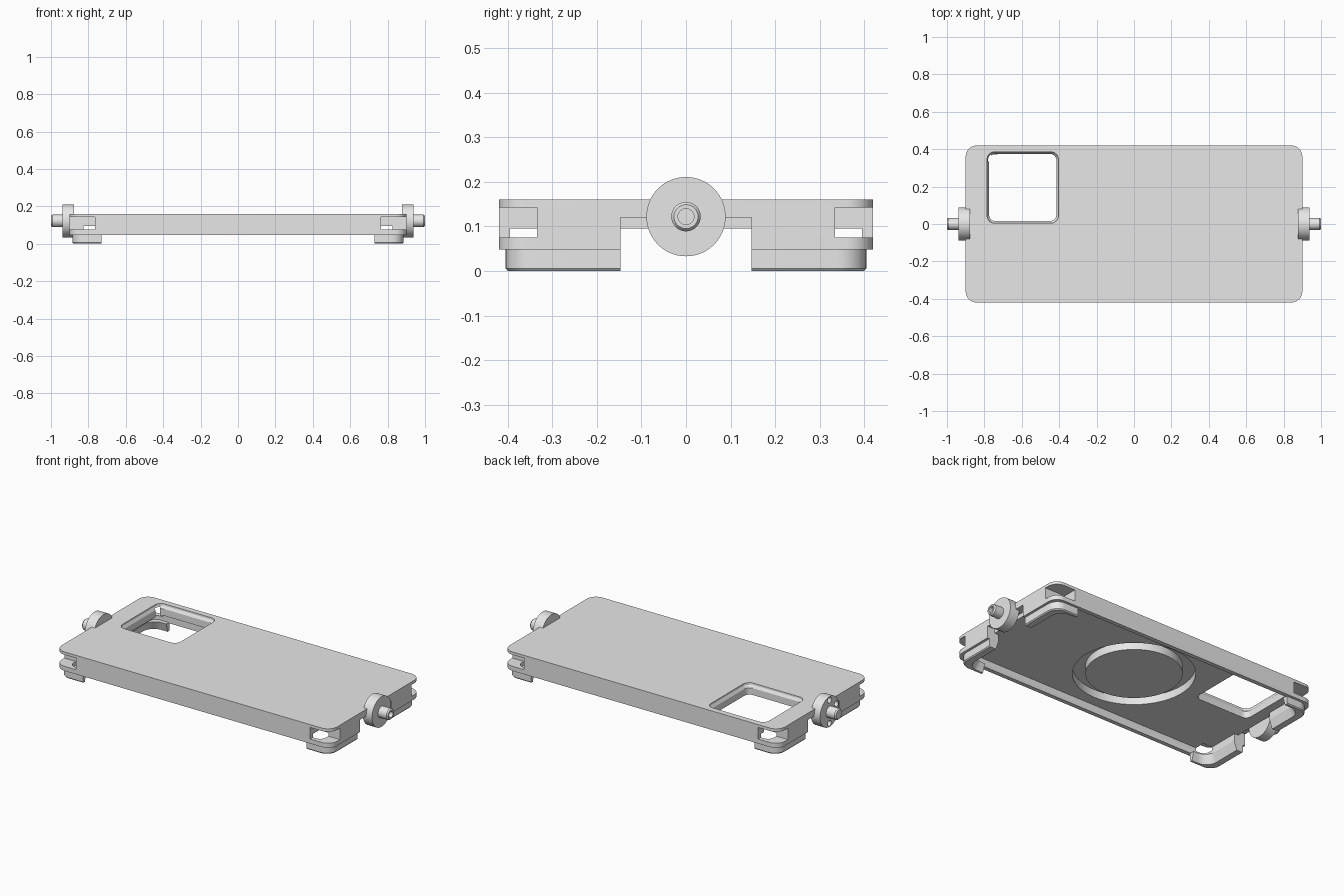
import bpy, bmesh, math
from mathutils import Matrix

cube = bpy.data.objects.get("Cube")
if cube:
    bpy.data.objects.remove(cube, do_unlink=True)

grey = bpy.data.materials.new("plain_grey")
grey.use_nodes = True
grey.diffuse_color = (0.8, 0.8, 0.8, 1)
grey.node_tree.nodes["Principled BSDF"].inputs["Base Color"].default_value = (0.8, 0.8, 0.8, 1)


def make(name, bm):
    bmesh.ops.recalc_face_normals(bm, faces=bm.faces)
    mesh = bpy.data.meshes.new(name)
    bm.to_mesh(mesh)
    bm.free()
    mesh.materials.append(grey)
    obj = bpy.data.objects.new(name, mesh)
    bpy.context.collection.objects.link(obj)
    return obj


def rounded_outline(x0, x1, y0, y1, r, steps=10):
    corners = [(x1 - r, y1 - r), (x0 + r, y1 - r), (x0 + r, y0 + r), (x1 - r, y0 + r)]
    pts = []
    for i, (cx, cy) in enumerate(corners):
        for k in range(steps + 1):
            a = math.pi / 2 * (i + k / steps)
            pts.append((cx + r * math.cos(a), cy + r * math.sin(a)))
    return pts


def loft(name, layers):
    """Solid through stacked outlines given as (points, z)."""
    bm = bmesh.new()
    rings = [[bm.verts.new((x, y, z)) for x, y in pts] for pts, z in layers]
    n = len(rings[0])
    for low, high in zip(rings, rings[1:]):
        for i in range(n):
            j = (i + 1) % n
            bm.faces.new((low[i], low[j], high[j], high[i]))
    bm.faces.new(rings[0][::-1])
    bm.faces.new(rings[-1])
    return make(name, bm)


def slab(name, hx, hy, r, z0, z1):
    pts = rounded_outline(-hx, hx, -hy, hy, r)
    return loft(name, [(pts, z0), (pts, z1)])


def box(name, x0, x1, y0, y1, z0, z1):
    pts = [(x0, y0), (x1, y0), (x1, y1), (x0, y1)]
    return loft(name, [(pts, z0), (pts, z1)])


def cylinder(name, r, a, b, centre=(0, 0), axis="Z", r_end=None, sides=48):
    """Cylinder from a to b along an axis; centre is (x, y) or (y, z)."""
    bm = bmesh.new()
    bmesh.ops.create_cone(bm, cap_ends=True, segments=sides, radius1=r,
                          radius2=r if r_end is None else r_end, depth=b - a)
    move = Matrix.Translation((0, 0, (a + b) / 2))
    if axis == "X":
        place = Matrix.Translation((0, *centre)) @ Matrix.Rotation(math.pi / 2, 4, "Y")
    else:
        place = Matrix.Translation((*centre, 0))
    bm.transform(place @ move)
    return make(name, bm)


def combine(obj, other, operation="DIFFERENCE"):
    other.hide_render = True
    mod = obj.modifiers.new("combine", "BOOLEAN")
    mod.operation = operation
    mod.solver = "EXACT"
    mod.object = other
    bpy.context.view_layer.update()
    result = bpy.data.meshes.new_from_object(obj.evaluated_get(bpy.context.evaluated_depsgraph_get()))
    obj.modifiers.clear()
    obj.data = result
    bpy.data.objects.remove(other, do_unlink=True)


def smooth(obj):
    bpy.ops.object.select_all(action="DESELECT")
    obj.select_set(True)
    bpy.context.view_layer.objects.active = obj
    bpy.ops.object.shade_smooth_by_angle(angle=math.radians(30))


# Case: thick plate with a rim around a shallow cavity underneath
case = slab("case_body", 0.9, 0.42, 0.06, 0.048, 0.16)
combine(case, slab("cavity", 0.825, 0.395, 0.04, 0, 0.095))

# Ring groove in the underside
groove = cylinder("groove", 0.33, 0.05, 0.142, sides=72)
combine(groove, cylinder("core", 0.26, 0, 0.2, sides=72))
combine(case, groove)

# Camera opening with a flared upper edge
combine(case, loft("opening", [
    (rounded_outline(-0.775, -0.415, 0.015, 0.375, 0.035), 0),
    (rounded_outline(-0.775, -0.415, 0.015, 0.375, 0.035), 0.135),
    (rounded_outline(-0.785, -0.405, 0.005, 0.385, 0.04), 0.15),
    (rounded_outline(-0.788, -0.402, 0.002, 0.388, 0.042), 0.2)]))

# Corner windows and end notches
for sx in (-1, 1):
    for sy in (-1, 1):
        xs = sorted((sx * 0.765, sx * 1.0))
        ys = sorted((sy * 0.335, sy * 0.5))
        combine(case, box("window", *xs, *ys, 0.075, 0.143))
    xs = sorted((sx * 0.85, sx * 1.0))
    combine(case, box("notch", *xs, -0.147, 0.147, 0, 0.12))
    xs = sorted((sx * 0.8, sx * 1.0))
    combine(case, box("notch", *xs, -0.147, 0.147, 0, 0.095))
smooth(case)

# Corner feet: a lower rim kept only at the four corners
feet = loft("corner_feet", [
    (rounded_outline(-0.88, 0.88, -0.4, 0.4, 0.06), 0),
    (rounded_outline(-0.885, 0.885, -0.405, 0.405, 0.065), 0.006),
    (rounded_outline(-0.885, 0.885, -0.405, 0.405, 0.065), 0.052)])
combine(feet, loft("hollow", [
    (rounded_outline(-0.845, 0.845, -0.39, 0.39, 0.07), -0.01),
    (rounded_outline(-0.82, 0.82, -0.37, 0.37, 0.07), 0.06)]))
combine(feet, box("gap_x", -0.73, 0.73, -1, 1, -0.1, 0.2))
combine(feet, box("gap_y", -1, 1, -0.147, 0.147, -0.1, 0.2))
smooth(feet)

# Pivot discs with index holes, and hollow-ended axles
for side, s in (("left", 1), ("right", -1)):
    def span(a, b):
        return sorted((s * a, s * b))

    disc = cylinder(side + "_pivot_disc", 0.089, *span(0.878, 0.938), (0, 0.122), "X", sides=64)
    for hole in ((0, 0.19), (0, 0.054), (-0.064, 0.145)):
        combine(disc, cylinder("index_hole", 0.017, *span(0.91, 0.96), hole, "X", sides=24))
    smooth(disc)
    axle = cylinder(side + "_axle", 0.033, *span(0.93, 0.992), (0, 0.122), "X")
    radii = (0.033, 0.027) if s > 0 else (0.027, 0.033)
    tip = cylinder("tip", radii[0], *span(0.992, 1.0), (0, 0.122), "X", radii[1])
    combine(axle, tip, "UNION")
    combine(axle, cylinder("bore", 0.018, *span(0.96, 1.05), (0, 0.122), "X", sides=24))
    smooth(axle)
